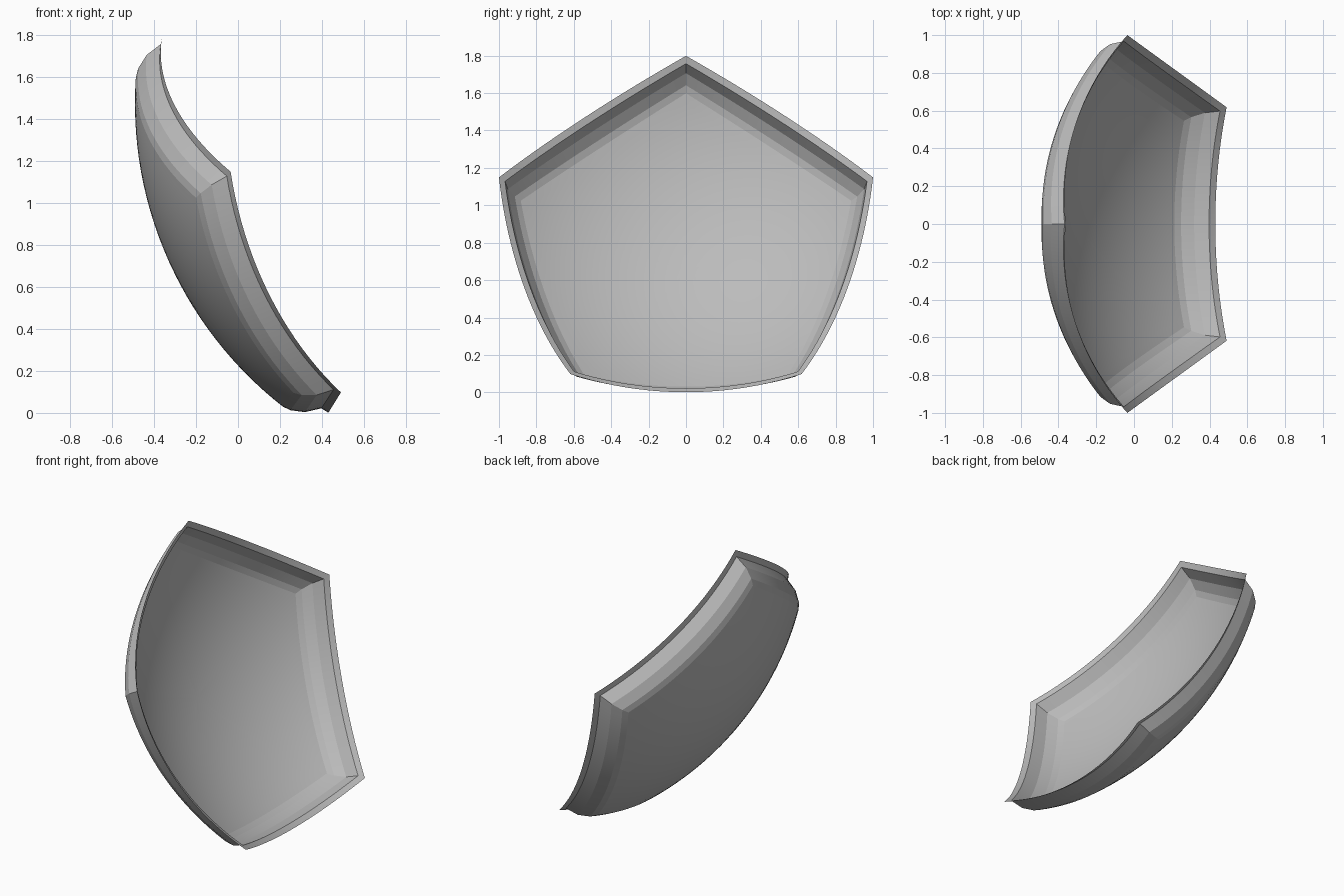
import bpy, bmesh, math
from mathutils import Vector

if "Cube" in bpy.data.objects:
    bpy.data.objects.remove(bpy.data.objects["Cube"])

# One panel of a ball divided into twelve spherical pentagons
CENTRE = Vector((1.341, 0, 1.474))          # centre of the ball
N = Vector((-0.89443, 0, -0.44721))         # panel axis
U = Vector((-0.44721, 0, 0.89443))          # towards the top corner
V = Vector((0, 1, 0))
DEPTH, CORNER, SIDE = 1.3764, 1.0515, 20    # plane distance, corner radius, cuts per side
DOME = 1.832

# profile: (size of the pentagon, distance from the ball centre)
profile = [(1.0, 1.732), (0.95, 1.732), (0.883, 1.791), (0.813, 1.824), (0.77, DOME)]
profile += [(0.77 * (1 - i / 16), DOME) for i in range(1, 16)]

# flat pentagon outline, split along each side
corners = [CORNER * (math.cos(k * math.tau / 5) * U + math.sin(k * math.tau / 5) * V)
           for k in range(5)]
outline = [corners[k].lerp(corners[(k + 1) % 5], i / SIDE)
           for k in range(5) for i in range(SIDE)]


def project(p, s, r):
    return CENTRE + (N * DEPTH + p * s).normalized() * r


bm = bmesh.new()
rings = [[bm.verts.new(project(p, s, r)) for p in outline] for s, r in profile]
n = len(outline)
for a, b in zip(rings, rings[1:]):
    for i in range(n):
        j = (i + 1) % n
        bm.faces.new((a[i], a[j], b[j], b[i]))
tip = bm.verts.new(CENTRE + N * DOME)
for i in range(n):
    bm.faces.new((rings[-1][i], rings[-1][(i + 1) % n], tip))

# make every face point away from the ball centre
for f in bm.faces:
    f.normal_update()
    if f.normal.dot(f.calc_center_median() - CENTRE) < 0:
        f.normal_flip()

mesh = bpy.data.meshes.new("pentagon_panel")
bm.to_mesh(mesh)
bm.free()
panel = bpy.data.objects.new("pentagon_panel", mesh)
bpy.context.collection.objects.link(panel)

grey = bpy.data.materials.new("grey")
grey.diffuse_color = (0.5, 0.5, 0.5, 1)
grey.use_nodes = True
grey.node_tree.nodes["Principled BSDF"].inputs["Base Color"].default_value = grey.diffuse_color
mesh.materials.append(grey)

# smooth dome, crisp rim bands
bpy.context.view_layer.objects.active = panel
panel.select_set(True)
bpy.ops.object.shade_smooth_by_angle(angle=math.radians(9))
